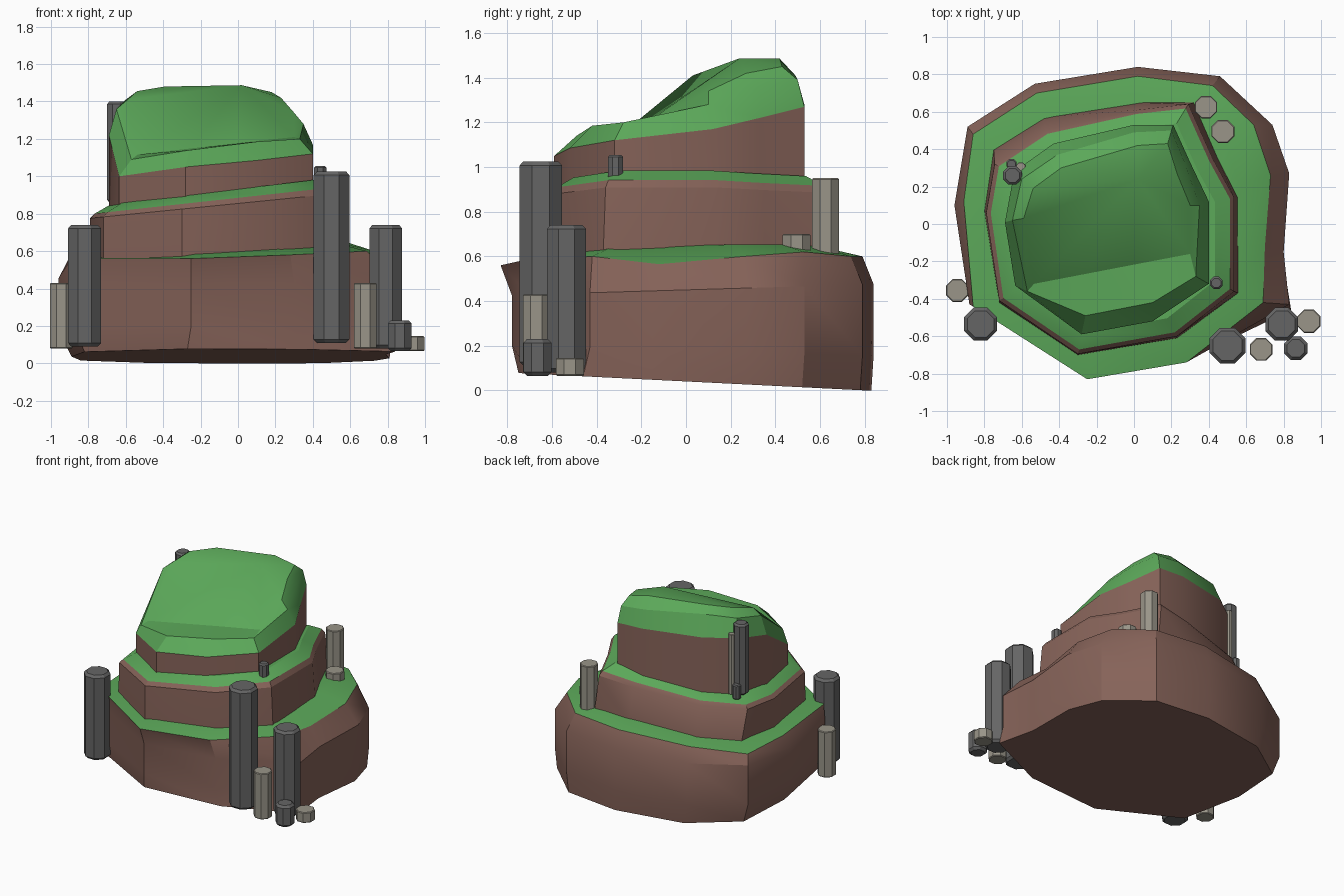
import bpy, bmesh, math

if "Cube" in bpy.data.objects:
    bpy.data.objects.remove(bpy.data.objects["Cube"])

def mat(name, c):
    m = bpy.data.materials.new(name)
    m.diffuse_color = (*c, 1)
    m.use_nodes = True
    m.node_tree.nodes["Principled BSDF"].inputs["Base Color"].default_value = m.diffuse_color
    return m

ROCK = mat("rock_brown", (0.24, 0.125, 0.10))
GRASS = mat("grass_green", (0.105, 0.39, 0.10))
DARK = mat("dark_stone", (0.13, 0.13, 0.13))
PALE = mat("pale_stone", (0.32, 0.30, 0.25))

def finish(bm, name, m, angle=28):
    bmesh.ops.recalc_face_normals(bm, faces=bm.faces)
    me = bpy.data.meshes.new(name)
    bm.to_mesh(me)
    bm.free()
    me.materials.append(m)
    o = bpy.data.objects.new(name, me)
    bpy.context.collection.objects.link(o)
    bpy.ops.object.select_all(action='DESELECT')
    o.select_set(True)
    bpy.context.view_layer.objects.active = o
    bpy.ops.object.shade_smooth_by_angle(angle=math.radians(angle))
    return o

def loft(name, rings, m, bottom=False, top=False, peak=None):
    """Skin a stack of rings; close it with a flat cap or a fan to a peak."""
    bm = bmesh.new()
    vs = [[bm.verts.new(p) for p in r] for r in rings]
    n = len(vs[0])
    for a, b in zip(vs, vs[1:]):
        for i in range(n):
            j = (i + 1) % n
            bm.faces.new((a[i], a[j], b[j], b[i]))
    if bottom:
        bm.faces.new(vs[0][::-1])
    if top:
        bm.faces.new(vs[-1])
    if peak:
        p = bm.verts.new(peak)
        for i in range(n):
            bm.faces.new((vs[-1][i], vs[-1][(i + 1) % n], p))
    return finish(bm, name, m)

def ring(pts, z, s=1.0, c=(-0.1, 0.0)):
    """Scale an outline about c and place it on the height function z(x, y)."""
    q = [(c[0] + (p[0] - c[0]) * s, c[1] + (p[1] - c[1]) * s) for p in pts]
    return [(x, y, z(x, y)) for x, y in q]

# lower tier: flared rock wall and grass ledge
wide = [(-.96, .10), (-.89, .52), (-.53, .75), (.02, .84), (.46, .79), (.74, .53),
        (.83, .27), (.80, -.15), (.83, -.43), (.30, -.70), (-.25, -.78), (-.88, -.43)]
foot = [(-.89, .08), (-.84, .50), (-.50, .74), (.02, .83), (.45, .78), (.73, .52),
        (.81, .26), (.79, -.15), (.84, -.46), (.34, -.70), (-.27, -.75), (-.82, -.43)]
rim1 = [(-.91, .12, .55), (-.86, .48, .53), (-.52, .70, .58), (.02, .79, .60),
        (.42, .74, .60), (.64, .53, .62), (.73, .26, .60), (.70, -.12, .565),
        (.69, -.42, .60), (.28, -.74, .58), (-.25, -.83, .56), (-.86, -.44, .56)]
loft("lower_rock", [ring(foot, lambda x, y: .04 - .05 * y),
                    ring(wide, lambda x, y: .18 - .03 * y),
                    ring(wide, lambda x, y: .45 + .03 * y), rim1], ROCK, bottom=True)
slope1 = lambda x, y: .615 + .06 * x + .02 * y
loft("lower_grass", [rim1, ring(rim1, slope1, .8), ring(rim1, slope1, .6)], GRASS, top=True)

# middle tier: tilted rock band and grass ledge
base2 = [(-.80, .07), (-.75, .40), (-.48, .57), (.03, .65), (.32, .65), (.45, .35),
         (.555, .14), (.555, -.37), (.23, -.61), (-.30, -.70), (-.72, -.42)]
top2 = [(-.79, .06), (-.745, .32), (-.475, .50), (.02, .61), (.29, .64), (.42, .35),
        (.535, .14), (.535, -.36), (.23, -.60), (-.30, -.695), (-.72, -.41)]
rim2 = ring(top2, lambda x, y: .885 + .11 * x, .965)
loft("middle_rock", [ring(base2, lambda x, y: .50), ring(base2, lambda x, y: .60 + .06 * x),
                     ring(top2, lambda x, y: .855 + .10 * x), rim2], ROCK, bottom=True)
slope2 = lambda x, y: .932 + .12 * x
loft("middle_grass", [rim2, ring(top2, slope2, .84), ring(top2, slope2, .7)], GRASS, top=True)

# upper tier: upright rock band and sloping grass crown
rim3 = [(-.69, .01, 1.22), (-.64, .28, 1.28), (-.43, .43, 1.29), (.0, .53, 1.28),
        (.21, .53, 1.27), (.30, .33, 1.22), (.40, .12, 1.17), (.40, -.32, 1.12),
        (.10, -.52, 1.085), (-.28, -.59, 1.05), (-.635, -.33, 1.0)]
shoulder = [(-.65, .02, 1.36), (-.60, .24, 1.41), (-.41, .37, 1.44), (.0, .49, 1.41),
            (.20, .50, 1.39), (.27, .33, 1.36), (.35, .10, 1.28), (.33, -.28, 1.20),
            (.10, -.42, 1.185), (-.26, -.49, 1.14), (-.57, -.36, 1.09)]
crown = [(-.59, .03, 1.41), (-.54, .19, 1.455), (-.39, .30, 1.48), (.02, .42, 1.485),
         (.18, .43, 1.45), (.23, .27, 1.42), (.30, .10, 1.34), (.30, -.16, 1.21),
         (.0, -.217, 1.178), (-.26, -.267, 1.148), (-.535, -.32, 1.117)]
loft("upper_rock", [ring(rim3, lambda x, y: .78), rim3], ROCK, bottom=True)
loft("upper_grass", [rim3, shoulder, crown], GRASS, peak=(.02, .24, 1.487))

# stone columns: eight-sided prisms with chamfered ends
def column(name, x, y, r, z0, z1, m):
    c = min(.018, r * .25) if m is DARK else r * .08
    def octo(rad, z):
        return [(x + rad * math.cos(math.pi * (i + .5) / 4),
                 y + rad * math.sin(math.pi * (i + .5) / 4), z) for i in range(8)]
    loft(name, [octo(r - c, z0), octo(r, z0 + c), octo(r, z1 - c), octo(r - c, z1)],
         m, bottom=True, top=True)

dark = [(.50, -.65, .103, .11, 1.025), (.79, -.535, .095, .08, .74),
        (-.82, -.535, .095, .09, .74), (.865, -.665, .068, .065, .23),
        (.44, -.315, .036, .94, 1.055), (-.65, .26, .054, .86, 1.40),
        (-.655, .32, .03, .84, .95)]
pale = [(-.945, -.355, .066, .08, .43), (.68, -.67, .066, .08, .43),
        (.935, -.52, .068, .065, .145), (.385, .625, .065, .58, .95),
        (.475, .495, .067, .60, .70), (-.605, .305, .026, .86, 1.32)]
for kind, rows, m in (("dark", dark, DARK), ("pale", pale, PALE)):
    for i, row in enumerate(rows):
        column(f"{kind}_column_{i + 1}", *row, m)
